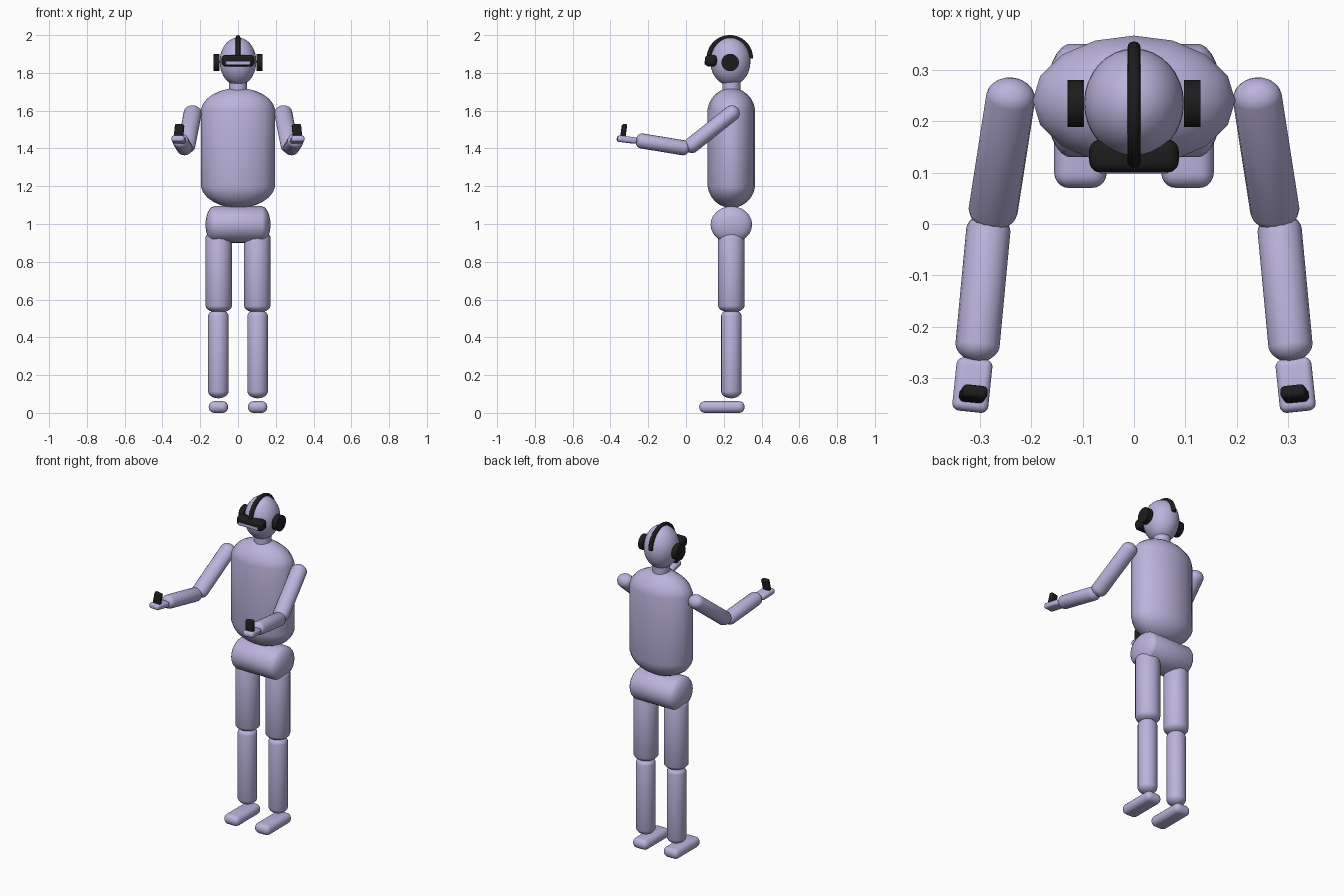
import bpy, bmesh, math
from mathutils import Vector, Matrix, Euler

if "Cube" in bpy.data.objects:
    bpy.data.objects.remove(bpy.data.objects["Cube"], do_unlink=True)


def material(name, rgb):
    m = bpy.data.materials.new(name)
    m.use_nodes = True
    col = (*rgb, 1.0)
    m.diffuse_color = col
    m.node_tree.nodes["Principled BSDF"].inputs["Base Color"].default_value = col
    return m


LAVENDER = material("lavender", (0.50, 0.45, 0.72))
BLACK = material("black", (0.012, 0.012, 0.012))
BODY_Y = 0.24


def finish(name, bm, mat, matrix=Matrix()):
    """Turn a bmesh into a smooth-shaded object."""
    bmesh.ops.transform(bm, matrix=matrix, verts=bm.verts)
    bmesh.ops.recalc_face_normals(bm, faces=bm.faces)
    me = bpy.data.meshes.new(name)
    bm.to_mesh(me)
    bm.free()
    me.materials.append(mat)
    ob = bpy.data.objects.new(name, me)
    bpy.context.collection.objects.link(ob)
    bpy.ops.object.select_all(action='DESELECT')
    ob.select_set(True)
    bpy.context.view_layer.objects.active = ob
    bpy.ops.object.shade_smooth_by_angle(angle=math.radians(40))
    return ob


def capsule(name, a, b, radii, cap, mat=LAVENDER, sides=16):
    """Rounded limb from tip a to tip b with elliptical section."""
    a, b = Vector(a), Vector(b)
    rings = 13
    belt = math.cos(math.pi / rings / 2)
    z = (b - a).normalized()
    ref = Vector((0, 1, 0)) if abs(z.x) > 0.9 else Vector((1, 0, 0))
    x = (ref - z * ref.dot(z)).normalized()
    y = z.cross(x)
    shift = (b - a).length / 2 - cap
    bm = bmesh.new()
    bmesh.ops.create_uvsphere(bm, u_segments=sides, v_segments=rings, radius=1)
    for v in bm.verts:
        v.co.x *= radii[0] / belt
        v.co.y *= radii[1] / belt
        v.co.z = v.co.z * cap + math.copysign(shift, v.co.z)
    turn = Matrix((x, y, z)).transposed().to_4x4()
    return finish(name, bm, mat, Matrix.Translation((a + b) / 2) @ turn)


def rounded_box(name, centre, size, bevel, mat, turn=(0, 0, 0)):
    bm = bmesh.new()
    bmesh.ops.create_cube(bm, size=1)
    bmesh.ops.scale(bm, vec=size, verts=bm.verts)
    bmesh.ops.bevel(bm, geom=bm.edges[:], offset=bevel, segments=5,
                    profile=0.5, affect='EDGES')
    rot = Euler([math.radians(t) for t in turn]).to_matrix().to_4x4()
    return finish(name, bm, mat, Matrix.Translation(centre) @ rot)


def cylinder(name, centre, radius, depth, mat, turn=Matrix()):
    bm = bmesh.new()
    bmesh.ops.create_cone(bm, cap_ends=True, segments=32, radius1=radius,
                          radius2=radius, depth=depth)
    return finish(name, bm, mat, Matrix.Translation(centre) @ turn)


# Trunk
capsule("torso", (0, BODY_Y, 1.085), (0, BODY_Y, 1.72), (0.197, 0.126), 0.13)
capsule("pelvis", (-0.172, BODY_Y, 0.997), (0.172, BODY_Y, 0.997), (0.11, 0.097), 0.05, sides=24)
cylinder("neck", (0, BODY_Y, 1.71), 0.048, 0.10, LAVENDER)

# Head
bm = bmesh.new()
bmesh.ops.create_uvsphere(bm, u_segments=32, v_segments=20, radius=1)
bmesh.ops.scale(bm, vec=(0.097, 0.106, 0.127), verts=bm.verts)
finish("head", bm, LAVENDER, Matrix.Translation((0, 0.235, 1.86)))

# Headset: visor with a pale slot, and a half-ring strap over the head
rounded_box("visor", (0, 0.132, 1.865), (0.174, 0.064, 0.062), 0.022, BLACK)
rounded_box("visor_slot", (0, 0.1, 1.853), (0.13, 0.004, 0.018), 0.0015, LAVENDER)

bm = bmesh.new()
ring = bmesh.ops.create_circle(bm, cap_ends=True, segments=12, radius=0.013)
bmesh.ops.translate(bm, vec=(0, 0.11, 0), verts=ring["verts"])
bmesh.ops.spin(bm, geom=bm.verts[:] + bm.edges[:] + bm.faces[:], cent=(0, 0, 0),
               axis=(1, 0, 0), angle=math.pi, steps=32, use_duplicate=False)
finish("head_strap", bm, BLACK, Matrix.Translation((0, 0.232, 1.877)))

# Paired parts
for side, s in (("left", 1), ("right", -1)):
    cylinder(side + "_earphone", (s * 0.113, 0.234, 1.855), 0.046, 0.032, BLACK,
             Matrix.Rotation(math.pi / 2, 4, 'Y'))

    # Legs
    capsule(side + "_thigh", (s * 0.102, BODY_Y, 0.53), (s * 0.102, BODY_Y, 0.965),
            (0.07, 0.07), 0.04)
    capsule(side + "_shin", (s * 0.104, BODY_Y, 0.077), (s * 0.104, BODY_Y, 0.548),
            (0.055, 0.055), 0.04)
    rounded_box(side + "_foot", (s * 0.104, 0.19, 0.031), (0.102, 0.24, 0.062),
                0.029, LAVENDER)

    # Arms
    capsule(side + "_upper_arm", (s * 0.235, 0.275, 1.612), (s * 0.278, -0.002, 1.392),
            (0.048, 0.042), 0.04)
    capsule(side + "_forearm", (s * 0.28, 0.02, 1.398), (s * 0.307, -0.267, 1.445),
            (0.043, 0.04), 0.035)
    rounded_box(side + "_hand", (s * 0.314, -0.313, 1.447), (0.07, 0.104, 0.034),
                0.014, LAVENDER, (-7, 0, s * 6))

    # Handheld controller
    rounded_box(side + "_controller", (s * 0.312, -0.33, 1.492), (0.05, 0.026, 0.075),
                0.01, BLACK, (-9, -s * 5, s * 6))
